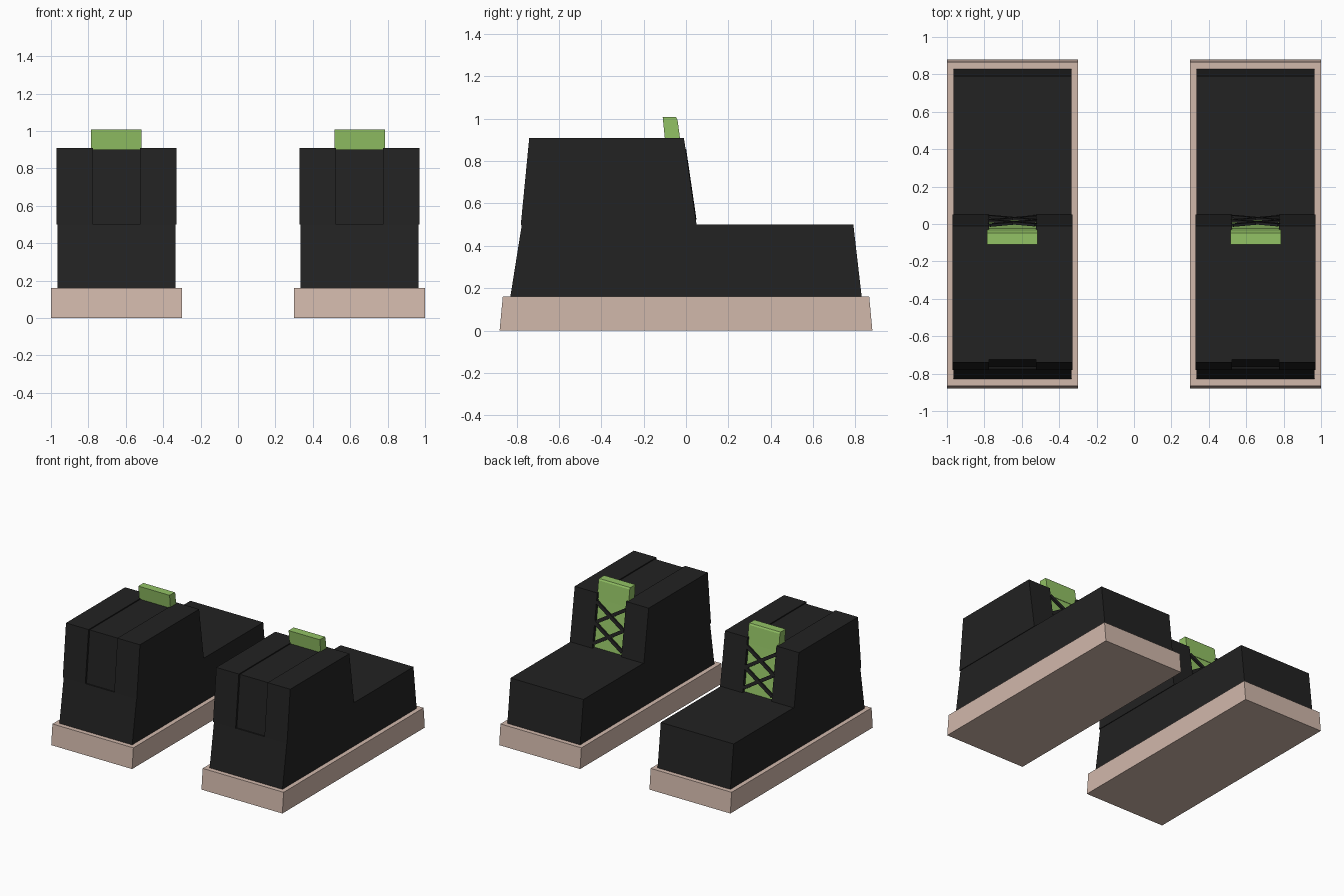
import bpy
from mathutils import Vector

if "Cube" in bpy.data.objects:
    bpy.data.objects.remove(bpy.data.objects["Cube"])


def material(name, rgb):
    m = bpy.data.materials.new(name)
    m.diffuse_color = (*rgb, 1)
    m.use_nodes = True
    m.node_tree.nodes["Principled BSDF"].inputs["Base Color"].default_value = m.diffuse_color
    return m


BLACK = material("black_leather", (0.016, 0.016, 0.016))
SOLE = material("pale_rubber", (0.64, 0.48, 0.41))
GREEN = material("green_fabric", (0.29, 0.54, 0.13))


def prism(name, profile, x0, x1, mat):
    """Extrude a counter-clockwise (y, z) side profile from x0 to x1."""
    n = len(profile)
    verts = [(x, y, z) for x in (x0, x1) for y, z in profile]
    faces = [tuple(reversed(range(n))), tuple(range(n, 2 * n))]
    faces += [(i, (i + 1) % n, n + (i + 1) % n, n + i) for i in range(n)]
    mesh = bpy.data.meshes.new(name)
    mesh.from_pydata(verts, [], faces)
    mesh.materials.append(mat)
    ob = bpy.data.objects.new(name, mesh)
    bpy.context.collection.objects.link(ob)
    return ob


def front_y(z):
    """Slope of the ankle front."""
    return 0.05 - 0.06 * (z - 0.5) / 0.41


def lace(name, a, b, width=0.026, depth=0.014):
    """Flat bar between two points on the sloping ankle front."""
    a, b = Vector(a), Vector(b)
    along = (b - a).normalized()
    normal = Vector((0, 0.41, 0.06)).normalized()
    side = along.cross(normal).normalized() * width / 2
    out = normal * depth / 2
    verts = [p + s * side + o * out for p in (a, b)
             for s, o in ((-1, -1), (1, -1), (1, 1), (-1, 1))]
    faces = [(3, 2, 1, 0), (4, 5, 6, 7)]
    faces += [(i, (i + 1) % 4, 4 + (i + 1) % 4, 4 + i) for i in range(4)]
    mesh = bpy.data.meshes.new(name)
    mesh.from_pydata(verts, [], faces)
    mesh.materials.append(BLACK)
    bpy.context.collection.objects.link(bpy.data.objects.new(name, mesh))


for side, cx in (("left", -0.65), ("right", 0.65)):
    # sole and foot
    prism(f"{side}_sole", [(-0.88, 0), (0.88, 0), (0.865, 0.16), (-0.865, 0.16)],
          cx - 0.35, cx + 0.35, SOLE)
    prism(f"{side}_foot", [(-0.83, 0.155), (0.83, 0.155), (0.79, 0.5), (-0.775, 0.5)],
          cx - 0.315, cx + 0.315, BLACK)

    # ankle walls on both sides of the sunken centre strip
    wall = [(-0.78, 0.499), (0.05, 0.499), (-0.01, 0.91), (-0.74, 0.91)]
    prism(f"{side}_ankle_wall_a", wall, cx - 0.32, cx - 0.125, BLACK)
    prism(f"{side}_ankle_wall_b", wall, cx + 0.125, cx + 0.32, BLACK)
    prism(f"{side}_ankle_centre",
          [(-0.765, 0.499), (0.0, 0.499), (-0.06, 0.902), (-0.725, 0.902)],
          cx - 0.125, cx + 0.125, BLACK)

    # tongue face in the front slot, and its tab above the ankle
    prism(f"{side}_tongue",
          [(-0.01, 0.499), (0.026, 0.499), (-0.032, 0.9), (-0.07, 0.9)],
          cx - 0.125, cx + 0.125, GREEN)
    prism(f"{side}_tongue_tab",
          [(-0.095, 0.86), (-0.022, 0.86), (-0.03, 0.92), (-0.04, 0.995),
           (-0.047, 1.007), (-0.11, 1.007)],
          cx - 0.135, cx + 0.135, GREEN)

    # crossed laces
    rows = [0.535, 0.69, 0.845]
    for i, (z0, z1) in enumerate(zip(rows, rows[1:])):
        for j, s in enumerate((-1, 1)):
            lace(f"{side}_lace_{i}_{j}",
                 (cx - s * 0.125, front_y(z0) - 0.006 + 0.002 * j, z0),
                 (cx + s * 0.125, front_y(z1) - 0.006 + 0.002 * j, z1))
